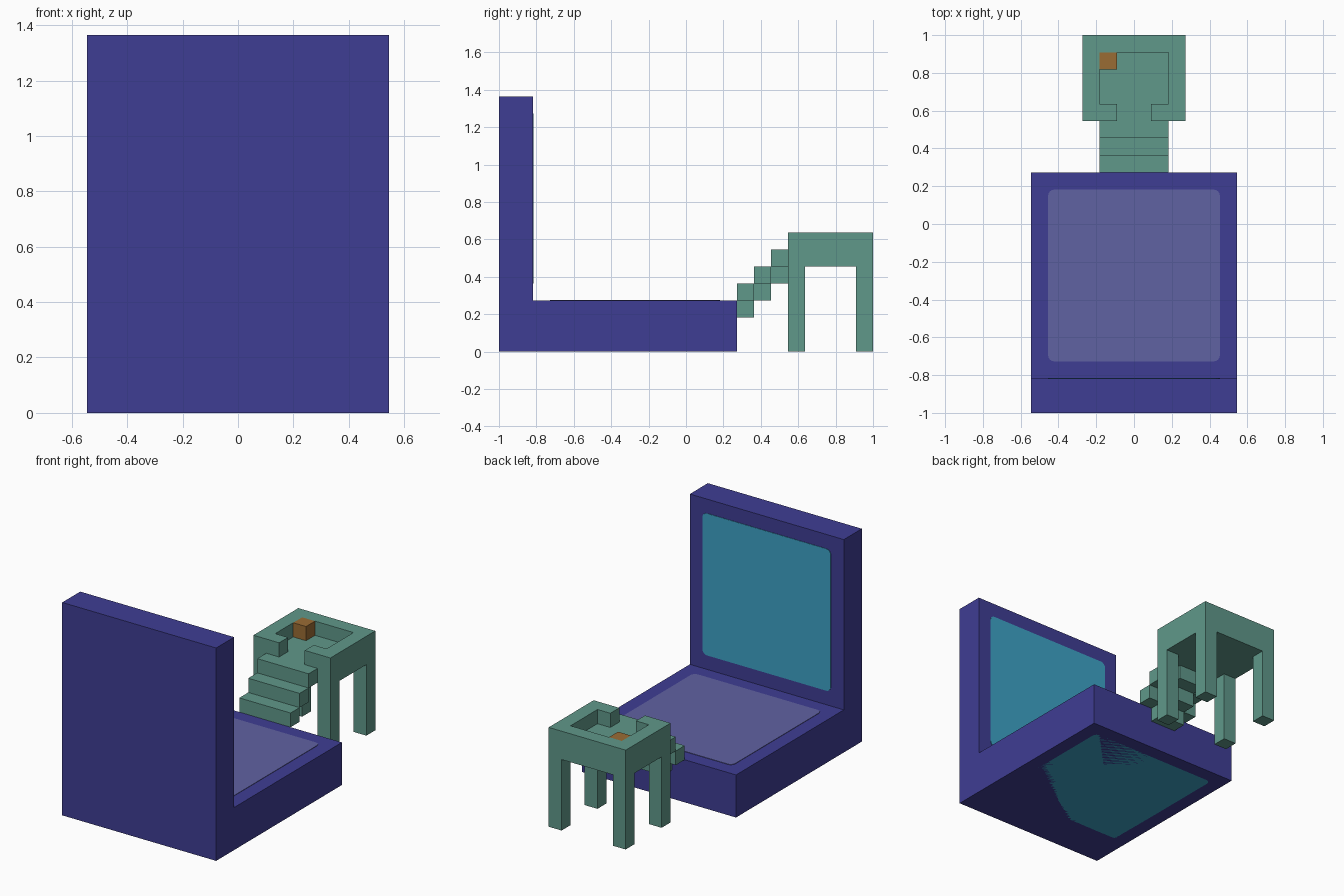
import bpy, bmesh
from math import cos, sin, pi, radians
from mathutils import Vector, Matrix

U = 1 / 11  # every part sits on this block grid

if "Cube" in bpy.data.objects:
    bpy.data.objects.remove(bpy.data.objects["Cube"], do_unlink=True)


def material(name, *rgb):
    colour = [((c / 255 + 0.055) / 1.055) ** 2.4 for c in rgb] + [1]
    m = bpy.data.materials.new(name)
    m.use_nodes = True
    m.diffuse_color = colour
    m.node_tree.nodes["Principled BSDF"].inputs["Base Color"].default_value = colour
    return m


indigo = material("indigo", 63, 61, 148)
teal = material("teal", 61, 163, 198)
lavender = material("lavender", 96, 98, 162)
sage = material("sage green", 96, 152, 138)
orange = material("orange brown", 154, 108, 52)


def prism(name, mat, points, direction):
    """Extrude a closed outline, given in grid units, along a direction."""
    bm = bmesh.new()
    face = bm.faces.new([bm.verts.new(Vector(p) * U) for p in points])
    moved = bmesh.ops.extrude_face_region(bm, geom=[face])["geom"]
    verts = [g for g in moved if isinstance(g, bmesh.types.BMVert)]
    bmesh.ops.translate(bm, vec=Vector(direction) * U, verts=verts)
    bmesh.ops.recalc_face_normals(bm, faces=bm.faces)
    mesh = bpy.data.meshes.new(name)
    bm.to_mesh(mesh)
    bm.free()
    mesh.materials.append(mat)
    obj = bpy.data.objects.new(name, mesh)
    bpy.context.collection.objects.link(obj)
    return obj


def box(name, mat, x, y, z):
    (x0, x1), (y0, y1), (z0, z1) = x, y, z
    outline = [(x0, y0, z0), (x1, y0, z0), (x1, y1, z0), (x0, y1, z0)]
    return prism(name, mat, outline, (0, 0, z1 - z0))


def panel(name, mat, centre, tilt=0, half=5, radius=0.35):
    """Thin square plate with rounded corners, facing its local z."""
    turn = Matrix.Rotation(radians(tilt), 3, "X")
    points = []
    for corner in range(4):
        spin = Matrix.Rotation(corner * pi / 2, 3, "Z")
        for step in range(5):
            a = step * pi / 8
            p = Vector((half - radius + radius * cos(a), half - radius + radius * sin(a), 0))
            points.append(turn @ spin @ p + Vector(centre))
    return prism(name, mat, points, turn @ Vector((0, 0, 0.03)))


# Open folding body: base and upright lid in one L-shaped profile
side = [(-11, 0), (3, 0), (3, 3), (-9, 3), (-9, 15), (-11, 15)]
prism("folding_body", indigo, [(-6, y, z) for y, z in side], (12, 0, 0))
panel("lid_screen", teal, (0, -9, 9), tilt=-90)
panel("base_pad", lavender, (0, -3, 3))
panel("underside_pad", teal, (0, -3, 0.03), tilt=180)

# Raised platform: floor slab, open rim and four legs
box("platform_floor", sage, (-3, 3), (6, 11), (5, 6))
half_rim = [(1, 6), (3, 6), (3, 11)]
half_inner = [(2, 10), (2, 7), (1, 7)]
rim = (half_rim + [(-x, y) for x, y in reversed(half_rim)]
       + [(-x, y) for x, y in reversed(half_inner)] + half_inner)
prism("platform_rim", sage, [(x, y, 6) for x, y in rim], (0, 0, 1))
for x, x_name in ((-3, "right"), (2, "left")):
    for y, y_name in ((6, "front"), (10, "back")):
        box(f"{y_name}_{x_name}_leg", sage, (x, x + 1), (y, y + 1), (0, 5))

# Orange block in the platform corner
box("corner_block", orange, (-2, -1), (9, 10), (6, 7))

# Stairs: wide treads, each on a narrower support
for i in range(3):
    box(f"stair_tread_{i + 1}", sage, (-2, 2), (3 + i, 4 + i), (3 + i, 4 + i))
    box(f"stair_support_{i + 1}", sage, (-1, 1), (3 + i, 4 + i), (2 + i, 3 + i))
